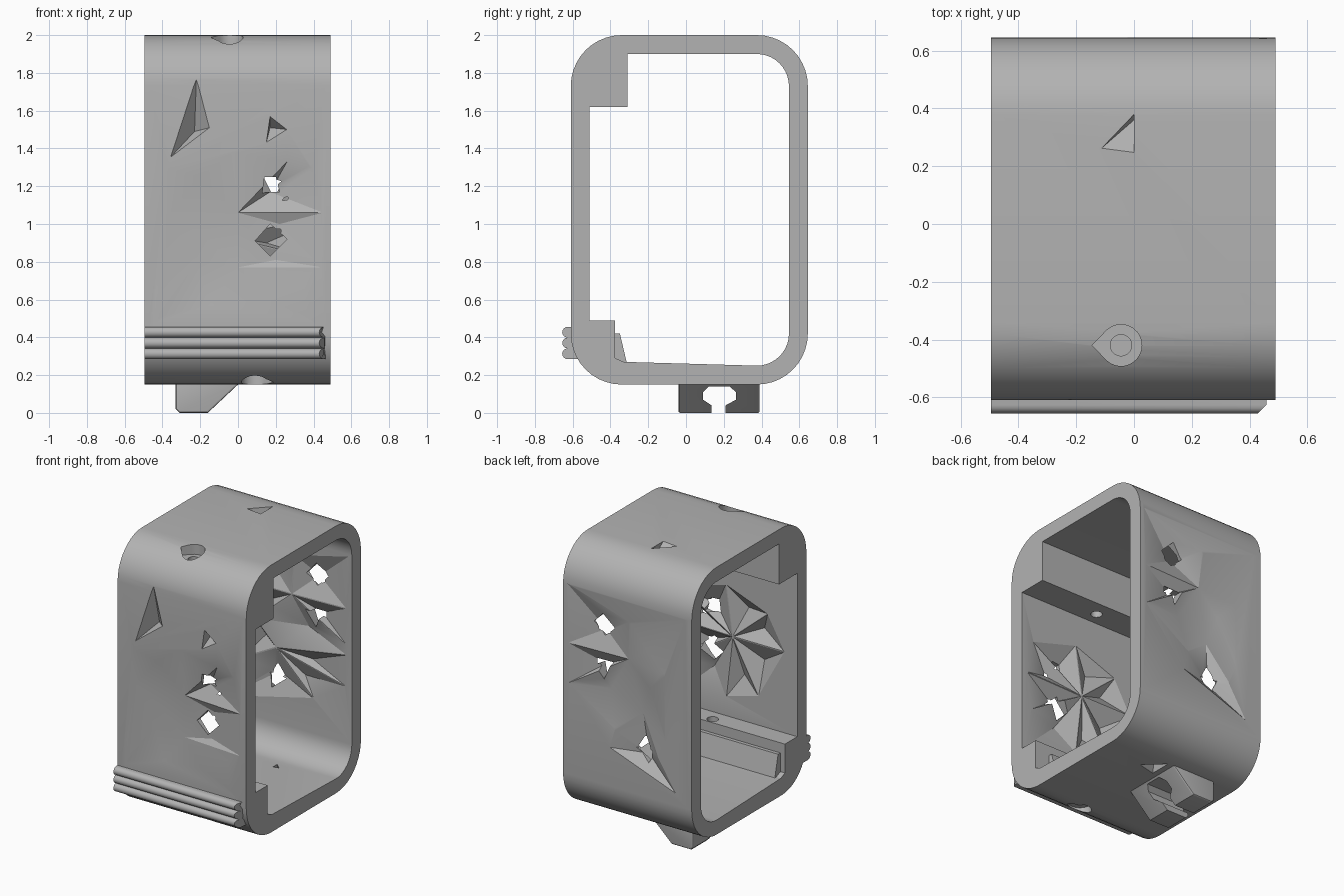
import bpy, bmesh
from math import sin, cos, radians
from mathutils import Vector
from mathutils.geometry import delaunay_2d_cdt

if "Cube" in bpy.data.objects:
    bpy.data.objects.remove(bpy.data.objects["Cube"])

grey = bpy.data.materials.new("plain grey")
grey.use_nodes = True
grey.diffuse_color = (0.45, 0.45, 0.45, 1)
grey.node_tree.nodes["Principled BSDF"].inputs["Base Color"].default_value = (0.45, 0.45, 0.45, 1)


def finish(name, bm):
    bmesh.ops.recalc_face_normals(bm, faces=bm.faces)
    me = bpy.data.meshes.new(name)
    bm.to_mesh(me)
    bm.free()
    ob = bpy.data.objects.new(name, me)
    me.materials.append(grey)
    bpy.context.collection.objects.link(ob)
    return ob


def place(axis, u, v, w):
    return {"x": (w, u, v), "y": (u, w, v), "z": (u, v, w)}[axis]


def prism(name, loop, axis, lo, hi, rim=0, tip=None):
    """Extrude a loop along an axis; tip=(u, v) closes it to a point at hi."""
    bm = bmesh.new()
    low = [bm.verts.new(place(axis, u, v, lo)) for u, v in loop]
    caps = [bm.faces.new(low)]
    n = len(low)
    if tip:
        apex = bm.verts.new(place(axis, *tip, hi))
        for i in range(n):
            bm.faces.new((low[i], low[(i + 1) % n], apex))
    else:
        high = [bm.verts.new(place(axis, u, v, hi)) for u, v in loop]
        caps.append(bm.faces.new(high))
        for i in range(n):
            j = (i + 1) % n
            bm.faces.new((low[i], low[j], high[j], high[i]))
    if rim:
        edges = {e for f in caps for e in f.edges}
        bmesh.ops.bevel(bm, geom=list(edges), offset=rim, segments=3, profile=0.5, affect="EDGES")
    return finish(name, bm)


def arc(u, v, r, a0, a1, n=10):
    steps = [radians(a0 + (a1 - a0) * i / n) for i in range(n + 1)]
    return [(u + r * cos(a), v + r * sin(a)) for a in steps]


def cut(target, cutter):
    cutter.hide_render = True
    mod = target.modifiers.new("cut", "BOOLEAN")
    mod.operation = "DIFFERENCE"
    mod.solver = "EXACT"
    mod.object = cutter
    bpy.context.view_layer.objects.active = target
    bpy.ops.object.modifier_apply(modifier=mod.name)
    bpy.data.objects.remove(cutter)


def relief(wall, inward, zlo, zhi, stars, half=0.47):
    """Faceted cutter: ridges run from each star centre to its tips, valleys lie between."""
    pts = [(s * half, z, -0.002) for s in (-1, 1) for z in (zlo, zhi)]
    ridges = []
    for centre, tips, valleys in stars:
        c = len(pts)
        pts += [centre] + tips + valleys
        ridges += [(c, c + 1 + i) for i in range(len(tips))]
    vs, _, fs, src, _, _ = delaunay_2d_cdt([Vector(p[:2]) for p in pts], ridges, [], 0, 0.0001)
    bm = bmesh.new()
    verts = [bm.verts.new((v.x, wall + inward * (pts[s[0]][2] if s else 0.02), v.y))
             for v, s in zip(vs, src)]
    for f in fs:
        bm.faces.new([verts[i] for i in f])
    new = bmesh.ops.extrude_face_region(bm, geom=bm.faces[:], use_keep_orig=True)["geom"]
    for v in new:
        if isinstance(v, bmesh.types.BMVert):
            v.co.y = wall - inward * 0.04
    return finish("relief_cutter", bm)


# Rounded ring body, open at both ends
outer = (arc(0.375, 1.73, 0.27, 0, 90) + arc(-0.34, 1.73, 0.27, 90, 180)
         + arc(-0.34, 0.42, 0.27, 180, 270) + arc(0.375, 0.42, 0.27, 270, 360))
frame = prism("frame", outer, "x", -0.495, 0.49, rim=0.025)

# Cavity with a filled upper corner and a lower step
cavity = (arc(0.375, 1.73, 0.17, 0, 90)
          + [(-0.31, 1.9), (-0.31, 1.62), (-0.51, 1.62), (-0.51, 0.49),
             (-0.375, 0.49), (-0.375, 0.29), (-0.33, 0.27)]
          + arc(0.375, 0.42, 0.17, 270, 360))
cut(frame, prism("cavity", cavity, "x", -0.7, 0.7))

# Crumpled facets: front outside, front inside, back outside, back inside
F = -0.002
cut(frame, relief(-0.61, 1, 0.47, 1.8, [
    ((0, 1.06, 0.03), [(-0.36, 1.06, 0.005), (0.45, 1.06, F), (-0.2, 1.25, 0.012), (0.26, 1.33, 0.01)],
     [(0.17, 1.17, 0.07), (0.22, 1.0, 0.04), (-0.2, 0.95, 0.02)]),
    ((0, 0.77, 0.03), [(0.45, 0.77, F), (-0.15, 0.57, 0.015), (-0.22, 0.8, 0.012)],
     [(0.2, 0.81, 0.04), (0.15, 0.6, 0.004), (-0.45, 0.5, F)]),
    ((0.26, 1.49, F), [], [(0, 1.4, F), (-0.4, 1.3, F), (0.4, 1.3, F)])]))
cut(frame, relief(-0.51, -1, 0.51, 1.6, [
    ((0, 1.05, F), [(-0.4, 1.05, F), (-0.27, 1.28, F), (-0.2, 0.69, F), (0.45, 1.06, F),
                    (0.05, 1.4, F), (0.4, 1.3, F), (0.05, 0.62, F), (0.42, 0.8, F)],
     [(-0.2, 1.14, 0.065), (-0.2, 0.92, 0.065), (-0.08, 1.25, 0.065), (0.17, 1.2, 0.075),
      (0.2, 0.96, 0.07), (-0.05, 0.78, 0.06), (0.18, 0.78, 0.06), (0.25, 1.13, 0.06)])]))
cut(frame, relief(0.645, -1, 0.45, 1.75, [
    ((0, 1.33, 0.015), [(0.45, 1.33, F), (0.45, 1.05, F), (-0.02, 1.6, F), (-0.3, 1.3, F), (-0.09, 0.97, 0.05)],
     [(0.2, 1.47, 0.06), (0.2, 1.23, 0.06), (0.15, 1.08, 0.04), (-0.14, 1.42, 0.025), (-0.16, 1.17, 0.02)]),
    ((-0.12, 0.69, 0.07), [], [(0.14, 0.69, F), (-0.24, 0.72, F), (-0.38, 0.5, F), (0.1, 0.82, F),
                              (-0.3, 0.85, F)])]))
cut(frame, relief(0.545, 1, 0.5, 1.72, [
    ((0.03, 1.34, F), [(0.45, 1.35, F), (0.45, 1.1, F), (0.05, 1.62, F), (-0.35, 1.34, F), (-0.25, 1.1, F)],
     [(0.2, 1.49, 0.065), (0.22, 1.24, 0.065), (-0.15, 1.47, 0.06), (-0.15, 1.24, 0.06), (0.12, 1.12, 0.06)]),
    ((-0.09, 0.94, F), [(0.45, 1.03, F), (0.45, 0.81, F), (0.2, 0.66, F), (-0.35, 0.8, F)],
     [(0.15, 0.9, 0.06), (0.1, 0.78, 0.05), (-0.1, 0.75, 0.06), (-0.2, 0.98, 0.05)])]))

# Window holes through both walls
windows = [
    ((-0.7, -0.45), [(0.17, 1.0), (0.26, 0.92), (0.17, 0.83), (0.09, 0.91)]),
    ((-0.7, -0.45), [(0.13, 1.17), (0.22, 1.17), (0.2, 1.25), (0.14, 1.25)]),
    ((0.5, 0.7), [(0.2, 1.59), (0.28, 1.51), (0.2, 1.43), (0.12, 1.5)]),
    ((0.5, 0.7), [(0.13, 1.26), (0.26, 1.26), (0.19, 1.14)]),
    ((0.5, 0.7), [(-0.04, 0.72), (-0.17, 0.73), (-0.14, 0.64)])]
for (lo, hi), loop in windows:
    cut(frame, prism("window", loop, "y", lo, hi))

# Pointed dents in the front, top and underside
cut(frame, prism("dent", [(-0.22, 1.78), (-0.36, 1.35), (-0.15, 1.51)], "y", -0.612, -0.53, tip=(-0.23, 1.49)))
cut(frame, prism("dent", [(0.17, 1.57), (0.26, 1.5), (0.15, 1.43)], "y", -0.612, -0.53, tip=(0.17, 1.51)))
cut(frame, prism("dent", [(0, 0.38), (0, 0.245), (-0.115, 0.26)], "z", 2.002, 1.92, tip=(0, 0.36)))
cut(frame, prism("dent", [(0.04, 0.38), (0.04, 0.23), (0.17, 0.26)], "z", 0.148, 0.3, tip=(0.08, 0.31)))

# Vertical screw holes with teardrop countersinks
for x, side, zs, zf, z0, z1 in ((-0.045, -1, 2.1, 1.93, 1.5, 2.1), (0.09, 1, 0.1, 0.21, 0.1, 0.6)):
    drop = [(x - side * u, y) for u, y in arc(0, -0.42, 0.072, -135, 135, 20) + [(-0.1, -0.42)]]
    cut(frame, prism("countersink", drop, "z", zs, zf))
    cut(frame, prism("bore", arc(x, -0.42, 0.037, 0, 342, 19), "z", z0, z1))

# Ribbed grip with a chamfered end
ribs = [(-0.5, 0.285)]
for z in (0.313, 0.37, 0.427):
    ribs += arc(-0.627, z, 0.0283, 270, 90, 8)
ribs += [(-0.5, 0.455)]
grip = prism("ribbed_grip", ribs, "x", -0.495, 0.43)
for v in grip.data.vertices:
    if v.co.x > 0:
        v.co.x = min(0.47, 0.43 + v.co.y + 0.655)

# Wedge behind the lower step
wedge = prism("inner_wedge", [(-0.4, 0.25), (-0.4, 0.42), (-0.35, 0.42), (-0.31, 0.25)], "x", -0.46, 0.38)

# Slotted hook underneath
hook = prism("bottom_hook", [(-0.33, 0.17), (-0.33, 0.02), (-0.31, 0), (-0.16, 0), (0, 0.15), (0, 0.17)],
             "y", -0.04, 0.39, rim=0.01)
slot = ([(0.135, -0.05), (0.135, 0.04), (0.09, 0.07), (0.09, 0.11), (0.12, 0.14)]
        + [(0.23, 0.14), (0.265, 0.11), (0.265, 0.07), (0.21, 0.04), (0.21, -0.05)])
cut(hook, prism("slot", slot, "x", -0.5, 0.2))

# Smooth curved surfaces, keep facets crisp
for ob in (frame, grip, wedge, hook):
    bpy.ops.object.select_all(action="DESELECT")
    ob.select_set(True)
    bpy.context.view_layer.objects.active = ob
    bpy.ops.object.shade_smooth_by_angle(angle=radians(20 if ob is frame else 30))
